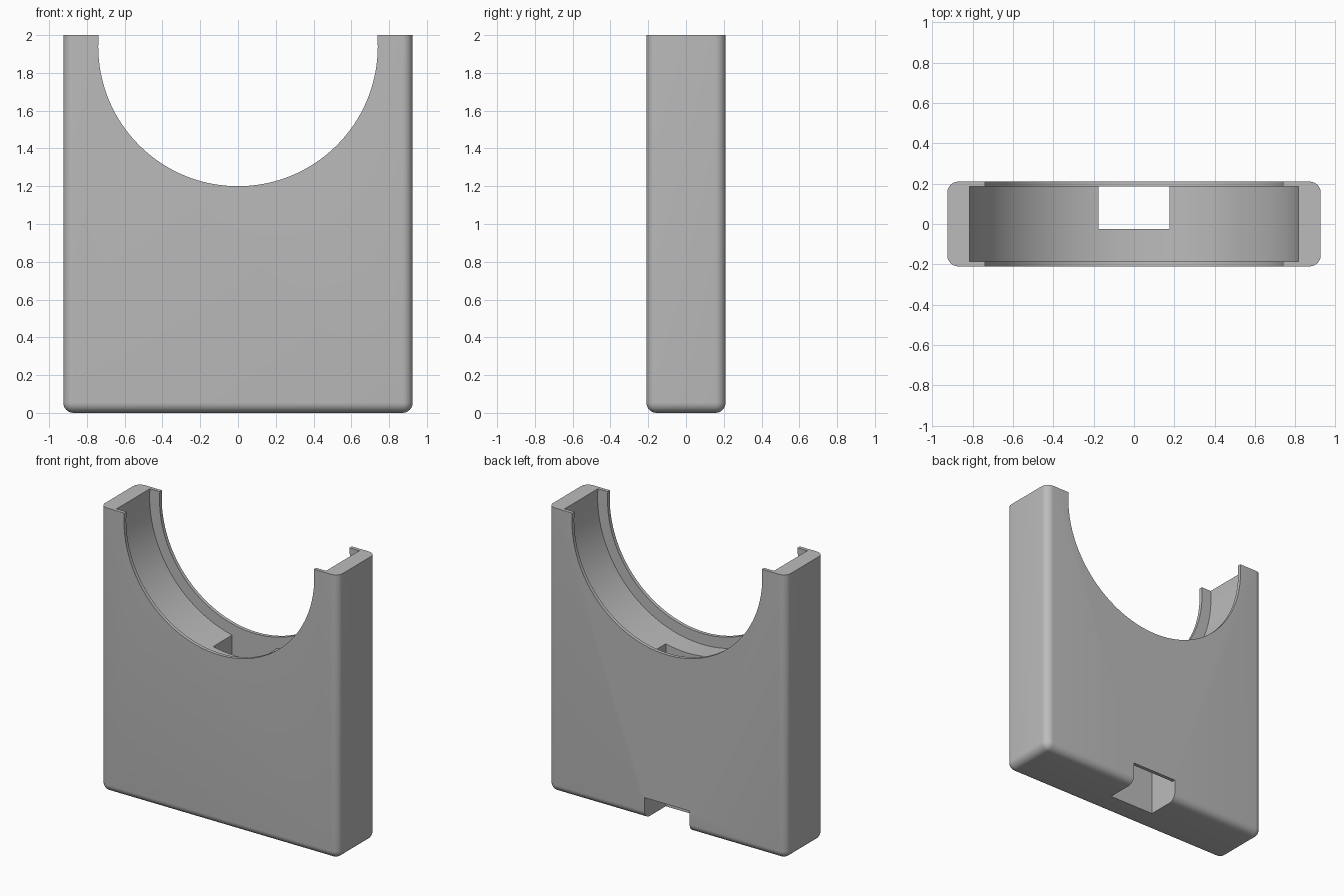
import bpy, bmesh, math
from mathutils import Matrix, Vector

if "Cube" in bpy.data.objects:
    bpy.data.objects.remove(bpy.data.objects["Cube"], do_unlink=True)

HALF_W, HALF_D, HEIGHT = 0.925, 0.21, 2.0
ROUND = 0.055
RING_Z = 1.94
WALL_Y = 0.185          # inner face of the thin front and back lips
SLOT_X, SLOT_Y = 0.175, -0.025

grey = bpy.data.materials.new("plain grey")
grey.use_nodes = True
grey.diffuse_color = (0.5, 0.5, 0.5, 1)
grey.node_tree.nodes["Principled BSDF"].inputs["Base Color"].default_value = (0.5, 0.5, 0.5, 1)


def make_object(name, bm):
    bmesh.ops.recalc_face_normals(bm, faces=bm.faces)
    mesh = bpy.data.meshes.new(name)
    bm.to_mesh(mesh)
    bm.free()
    mesh.materials.append(grey)
    obj = bpy.data.objects.new(name, mesh)
    bpy.context.collection.objects.link(obj)
    return obj


def disc_cutter(name, radius, depth):
    bm = bmesh.new()
    bmesh.ops.create_cone(bm, cap_ends=True, segments=128, radius1=radius, radius2=radius,
                          depth=depth, matrix=Matrix.Translation((0, 0, RING_Z))
                          @ Matrix.Rotation(math.pi / 2, 4, 'X'))
    return make_object(name, bm)


def extruded_cutter(name, profile, half_width):
    # profile of (y, z) points swept along x
    bm = bmesh.new()
    face = bm.faces.new([bm.verts.new((-half_width, y, z)) for y, z in profile])
    swept = bmesh.ops.extrude_face_region(bm, geom=[face])
    verts = [g for g in swept["geom"] if isinstance(g, bmesh.types.BMVert)]
    bmesh.ops.translate(bm, verts=verts, vec=Vector((2 * half_width, 0, 0)))
    return make_object(name, bm)


# Block with rounded uprights and base, flat sharp top
bm = bmesh.new()
bmesh.ops.create_cube(bm, size=1, matrix=Matrix.Translation((0, 0, HEIGHT / 2))
                      @ Matrix.Diagonal((2 * HALF_W, 2 * HALF_D, HEIGHT, 1)))
soft = [e for e in bm.edges if min(v.co.z for v in e.verts) < 0.01]
bmesh.ops.bevel(bm, geom=soft, offset=ROUND, offset_type='OFFSET', segments=8,
                profile=0.5, affect='EDGES', clamp_overlap=True)
body = make_object("holder_body", bm)

# Round opening, wider inner groove, and shaft with a notch through the back
cutters = [
    disc_cutter("opening_cutter", 0.74, 1.0),
    disc_cutter("groove_cutter", 0.817, 2 * WALL_Y),
    extruded_cutter("shaft_cutter", [(SLOT_Y, -0.1), (0.4, -0.1), (0.4, 0.15),
                                     (WALL_Y, 0.15), (WALL_Y, 1.4), (SLOT_Y, 1.4)], SLOT_X),
]

bpy.ops.object.select_all(action='DESELECT')
body.select_set(True)
bpy.context.view_layer.objects.active = body
for cutter in cutters:
    cutter.hide_render = True
    cut = body.modifiers.new(cutter.name, 'BOOLEAN')
    cut.operation = 'DIFFERENCE'
    cut.solver = 'EXACT'
    cut.object = cutter
    bpy.ops.object.modifier_apply(modifier=cut.name)
    bpy.data.objects.remove(cutter, do_unlink=True)

bpy.ops.object.shade_smooth_by_angle(angle=math.radians(30))
